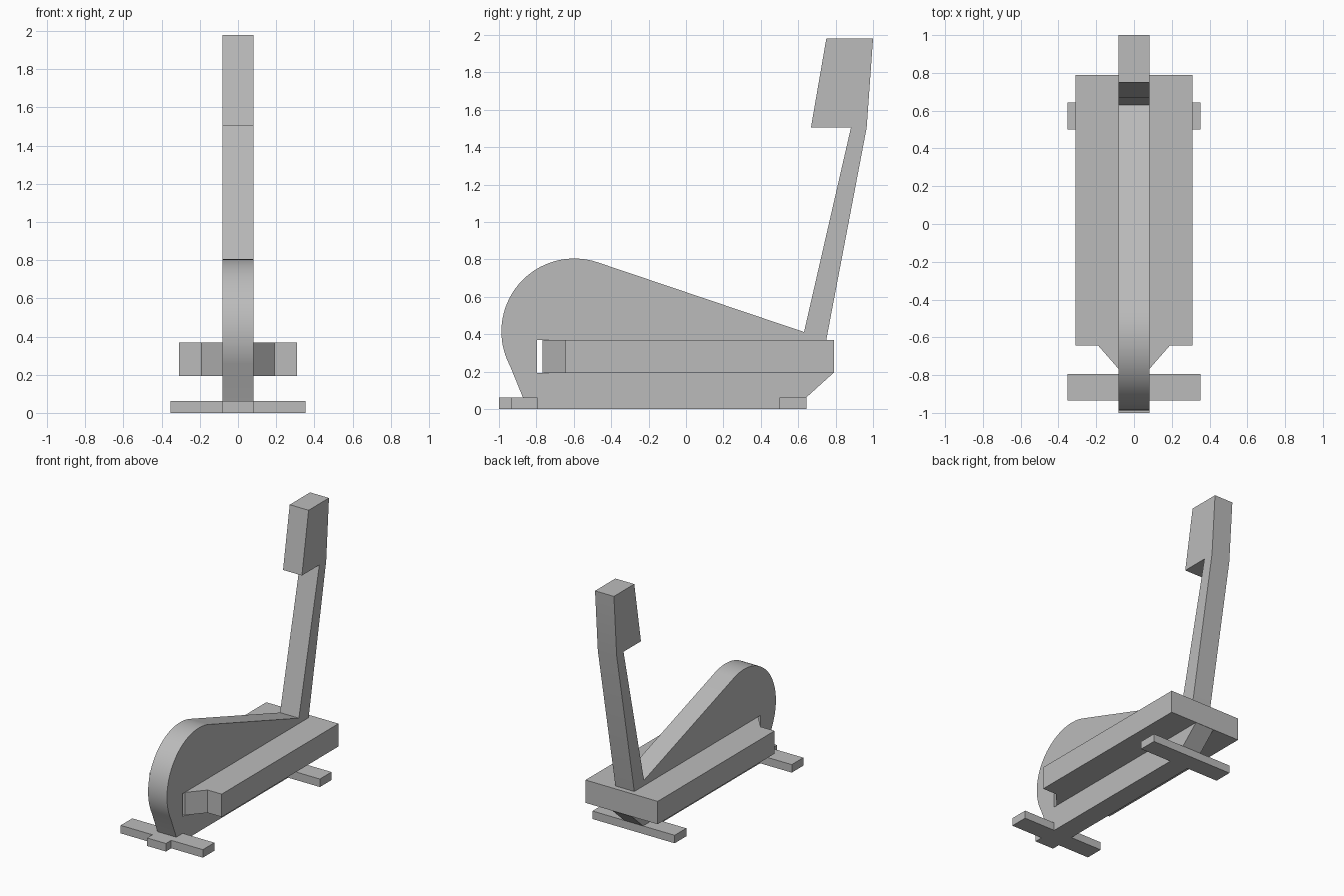
import bpy
import bmesh
from math import cos, sin, radians
from mathutils import Vector

cube = bpy.data.objects.get("Cube")
if cube:
    bpy.data.objects.remove(cube, do_unlink=True)

GREY = (0.5, 0.5, 0.5, 1.0)
grey = bpy.data.materials.new("plain_grey")
grey.use_nodes = True
grey.diffuse_color = GREY
grey.node_tree.nodes["Principled BSDF"].inputs["Base Color"].default_value = GREY

HALF = 0.081          # half thickness of the upright frame
SLOT_LOW, SLOT_HIGH = 0.193, 0.37


def extrude(name, outline, offset):
    """Solid prism from a closed outline of 3D points."""
    bm = bmesh.new()
    face = bm.faces.new([bm.verts.new(p) for p in outline])
    moved = bmesh.ops.extrude_face_region(bm, geom=[face])["geom"]
    verts = [v for v in moved if isinstance(v, bmesh.types.BMVert)]
    bmesh.ops.translate(bm, verts=verts, vec=Vector(offset))
    bmesh.ops.recalc_face_normals(bm, faces=bm.faces)
    mesh = bpy.data.meshes.new(name)
    bm.to_mesh(mesh)
    bm.free()
    obj = bpy.data.objects.new(name, mesh)
    mesh.materials.append(grey)
    bpy.context.collection.objects.link(obj)
    return obj


# Frame: foot stub, round flywheel cover, mast and console in one side profile
centre_y, centre_z, radius = -0.597, 0.415, 0.39
steps = 32
angles = [radians(208 + (71.5 - 208) * i / steps) for i in range(steps + 1)]
cover = [(centre_y + radius * cos(a), centre_z + radius * sin(a)) for a in angles]
mast = [(0.631, 0.412), (0.882, 1.505), (0.668, 1.505), (0.75, 1.98),
        (1.0, 1.98), (0.966, 1.505), (0.75, SLOT_HIGH)]
slot = [(-0.796, SLOT_HIGH), (-0.796, SLOT_LOW), (0.788, SLOT_LOW)]
base = [(0.643, 0.062), (0.643, 0), (-1.0, 0), (-1.0, 0.062), (-0.872, 0.062)]
profile = cover + mast + slot + base
frame = extrude("frame", [(-HALF, y, z) for y, z in profile], (2 * HALF, 0, 0))

bpy.ops.object.select_all(action="DESELECT")
frame.select_set(True)
bpy.context.view_layer.objects.active = frame
bpy.ops.object.shade_smooth_by_angle(angle=radians(20))

# Platform: long slab held in the slot, with a tapered nose
side = [(HALF, -0.768), (0.19, -0.643), (0.31, -0.643), (0.31, 0.79)]
plan = side + [(-x, y) for x, y in reversed(side)]
extrude("platform", [(x, y, SLOT_LOW) for x, y in plan],
        (0, 0, SLOT_HIGH - SLOT_LOW))

# Stabiliser feet on both sides of the frame
for place, near, far in (("front", -0.935, -0.793), ("rear", 0.5, 0.643)):
    for hand, sign in (("left", 1), ("right", -1)):
        outline = [(sign * HALF, y, z) for y, z in
                   ((near, 0), (far, 0), (far, 0.062), (near, 0.062))]
        extrude(f"{place}_{hand}_foot", outline, (sign * (0.353 - HALF), 0, 0))
